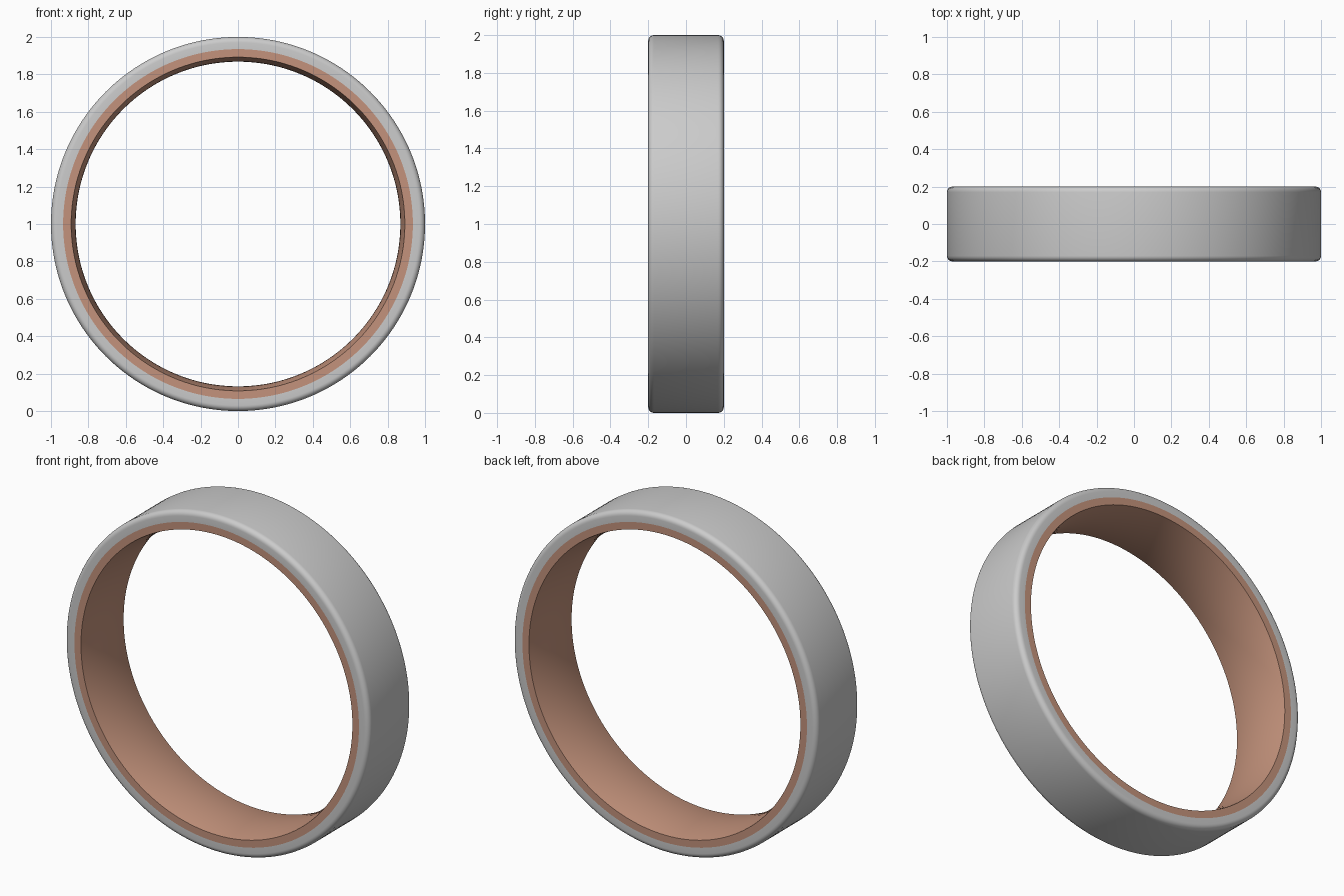
import bpy, bmesh
from math import sin, cos, pi, radians

if "Cube" in bpy.data.objects:
    bpy.data.objects.remove(bpy.data.objects["Cube"])

SEGS = 192
HALF_W, R_OUT, R_SEAM, R_EDGE, R_MIN = 0.2, 1.0, 0.935, 0.892, 0.868
FILLET = 0.03


def lathe(name, profile, color=None):
    """Spin an (radius, y) profile around the ring's horizontal y axis."""
    bm = bmesh.new()
    rings = []
    for r, y in profile:
        rings.append([bm.verts.new((r * sin(2 * pi * j / SEGS), y,
                                    1 + r * cos(2 * pi * j / SEGS)))
                      for j in range(SEGS)])
    for a, b in zip(rings, rings[1:]):
        for j in range(SEGS):
            k = (j + 1) % SEGS
            bm.faces.new((a[j], a[k], b[k], b[j]))
    mesh = bpy.data.meshes.new(name)
    bm.to_mesh(mesh)
    bm.free()
    obj = bpy.data.objects.new(name, mesh)
    bpy.context.collection.objects.link(obj)
    if color:
        mat = bpy.data.materials.new(name + "_copper")
        mat.diffuse_color = color
        mat.use_nodes = True
        mat.node_tree.nodes["Principled BSDF"].inputs["Base Color"].default_value = mat.diffuse_color
        mesh.materials.append(mat)
    bpy.ops.object.select_all(action='DESELECT')
    obj.select_set(True)
    bpy.context.view_layer.objects.active = obj
    bpy.ops.object.shade_smooth_by_angle(angle=radians(35))
    return obj


# Outer band: flat side faces with rounded outer corners
corner = [(R_OUT - FILLET + FILLET * sin(pi / 2 * i / 6),
           -HALF_W + FILLET - FILLET * cos(pi / 2 * i / 6)) for i in range(7)]
half = [(R_SEAM, -HALF_W)] + corner
lathe("outer_band", half + [(r, -y) for r, y in reversed(half)])

# Inner liner: flush side faces and a gently domed bore
N = 16
bore = []
for i in range(N + 1):
    t = 1 - 2 * i / N
    bore.append((R_MIN + (R_EDGE - R_MIN) * t * t, HALF_W * t))
lathe("inner_liner", [(R_SEAM, HALF_W)] + bore + [(R_SEAM, -HALF_W)],
      (0.55, 0.29, 0.2, 1))
